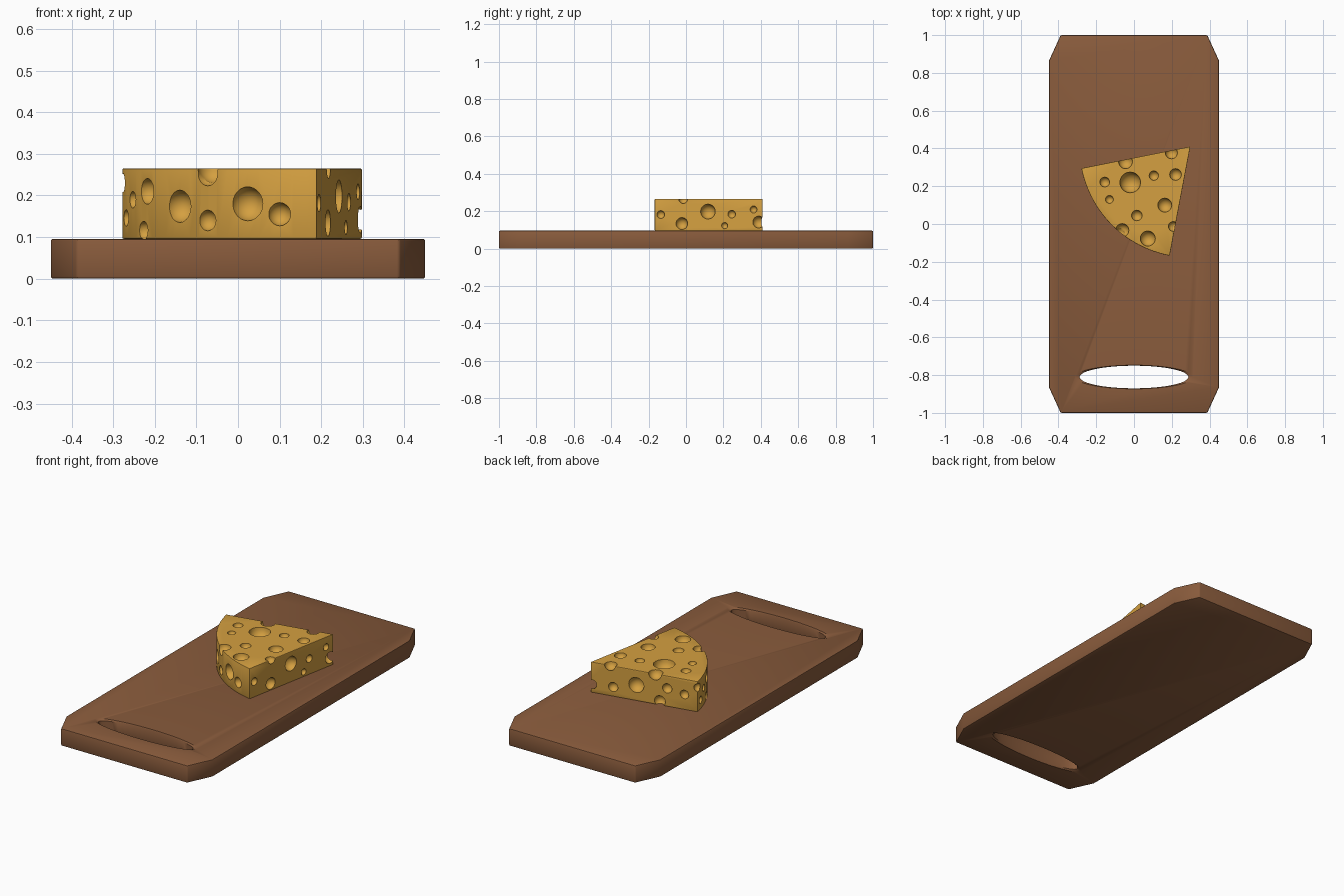
import bpy, bmesh, math
from mathutils import Matrix, Vector

if "Cube" in bpy.data.objects:
    bpy.data.objects.remove(bpy.data.objects["Cube"])


def material(name, rgb):
    m = bpy.data.materials.new(name)
    m.diffuse_color = (*rgb, 1)
    m.use_nodes = True
    m.node_tree.nodes["Principled BSDF"].inputs["Base Color"].default_value = m.diffuse_color
    return m


wood = material("brown wood", (0.25, 0.105, 0.045))
cheese_yellow = material("cheese yellow", (0.66, 0.35, 0.052))


def make(name, bm, mat):
    bmesh.ops.recalc_face_normals(bm, faces=bm.faces)
    me = bpy.data.meshes.new(name)
    bm.to_mesh(me)
    bm.free()
    me.materials.append(mat)
    ob = bpy.data.objects.new(name, me)
    bpy.context.collection.objects.link(ob)
    return ob


def loft(rings):
    """Closed solid through matching rings of points."""
    bm = bmesh.new()
    rows = [[bm.verts.new(p) for p in r] for r in rings]
    n = len(rows[0])
    for a, b in zip(rows, rows[1:]):
        for i in range(n):
            j = (i + 1) % n
            bm.faces.new((a[i], a[j], b[j], b[i]))
    bm.faces.new(rows[0][::-1])
    bm.faces.new(rows[-1])
    return bm


def finish(ob, cutter, bevel):
    """Bevel the edges, subtract the cutter, then smooth."""
    bpy.ops.object.select_all(action='DESELECT')
    bpy.context.view_layer.objects.active = ob
    ob.select_set(True)
    bv = ob.modifiers.new("bevel", 'BEVEL')
    bv.width, bv.segments = bevel, 2
    bv.limit_method, bv.angle_limit = 'ANGLE', math.radians(40)
    bo = ob.modifiers.new("cut", 'BOOLEAN')
    bo.operation, bo.solver, bo.object = 'DIFFERENCE', 'EXACT', cutter
    bo.use_self = True
    for m in ("bevel", "cut"):
        bpy.ops.object.modifier_apply(modifier=m)
    bpy.data.objects.remove(cutter)
    bpy.ops.object.shade_smooth_by_angle(angle=math.radians(35))


# Board with clipped corners
TOP = 0.096
quarter = [(0.45, 0.865), (0.388, 1.0)]
outline = (quarter + [(-x, y) for x, y in quarter[::-1]]
           + [(-x, -y) for x, y in quarter] + [(x, -y) for x, y in quarter[::-1]])
board = make("board", loft([[(x, y, z) for x, y in outline] for z in (0, TOP)]), wood)

# Oval handle slot with flared rims
levels = [(-0.01, 0.345, 0.067), (0.007, 0.288, 0.06),
          (TOP - 0.007, 0.288, 0.06), (TOP + 0.01, 0.345, 0.067)]
slot = loft([[(rx * math.cos(t), -0.81 + ry * math.sin(t), z)
              for t in (2 * math.pi * i / 48 for i in range(48))]
             for z, rx, ry in levels])
finish(board, make("slot_cutter", slot, wood), 0.006)

# Cheese wedge: a sector of a wheel
TIP, R, A0, A1 = Vector((0.298, 0.41)), 0.588, math.radians(191.3), math.radians(259.3)
Z0, Z1 = TOP, 0.265


def on_arc(a, r=R):
    return TIP + Vector((math.cos(a), math.sin(a))) * r


plan = [TIP] + [on_arc(A0 + (A1 - A0) * i / 24) for i in range(25)]
cheese = make("cheese_wedge", loft([[(p.x, p.y, z) for p in plan] for z in (Z0, Z1)]),
              cheese_yellow)

# Round holes: top (x, y, r), rind (x, z, r), cut sides (distance from tip, z, r)
top = [(-0.045, 0.33, 0.037), (-0.02, 0.22, 0.055), (-0.155, 0.222, 0.026),
       (-0.13, 0.13, 0.021), (0.105, 0.256, 0.025), (0.22, 0.262, 0.031),
       (0.198, 0.377, 0.032), (0.163, 0.10, 0.037), (0.015, 0.045, 0.028),
       (-0.062, -0.033, 0.035), (0.073, -0.077, 0.04), (0.208, -0.013, 0.026)]
rind = [(-0.073, 0.253, 0.03), (-0.218, 0.21, 0.031), (-0.253, 0.19, 0.02),
        (-0.14, 0.174, 0.039), (-0.073, 0.14, 0.025), (0.023, 0.18, 0.041),
        (0.1, 0.155, 0.028), (-0.227, 0.116, 0.022), (-0.269, 0.146, 0.02),
        (-0.277, 0.23, 0.023)]
right = [(0.555, 0.182, 0.021), (0.44, 0.134, 0.032), (0.298, 0.198, 0.04),
         (0.169, 0.184, 0.021), (0.207, 0.123, 0.017), (0.05, 0.209, 0.019),
         (0.022, 0.142, 0.032)]
back = [(0.123, 0.148, 0.026), (0.25, 0.183, 0.042), (0.42, 0.196, 0.026),
        (0.515, 0.18, 0.024), (0.38, 0.118, 0.03)]
balls = [(x, y, Z1, r) for x, y, r in top]
for x, z, r in rind:
    a = 2 * math.pi - math.acos((x - TIP.x) / R)
    balls.append((*on_arc(a), z, r))
for angle, holes in ((A1, right), (A0, back)):
    balls += [(*on_arc(angle, d), z, r) for d, z, r in holes]

bm = bmesh.new()
for x, y, z, r in balls:
    bmesh.ops.create_icosphere(bm, subdivisions=3, radius=r,
                               matrix=Matrix.Translation((x, y, z)))
finish(cheese, make("hole_cutter", bm, cheese_yellow), 0.003)
